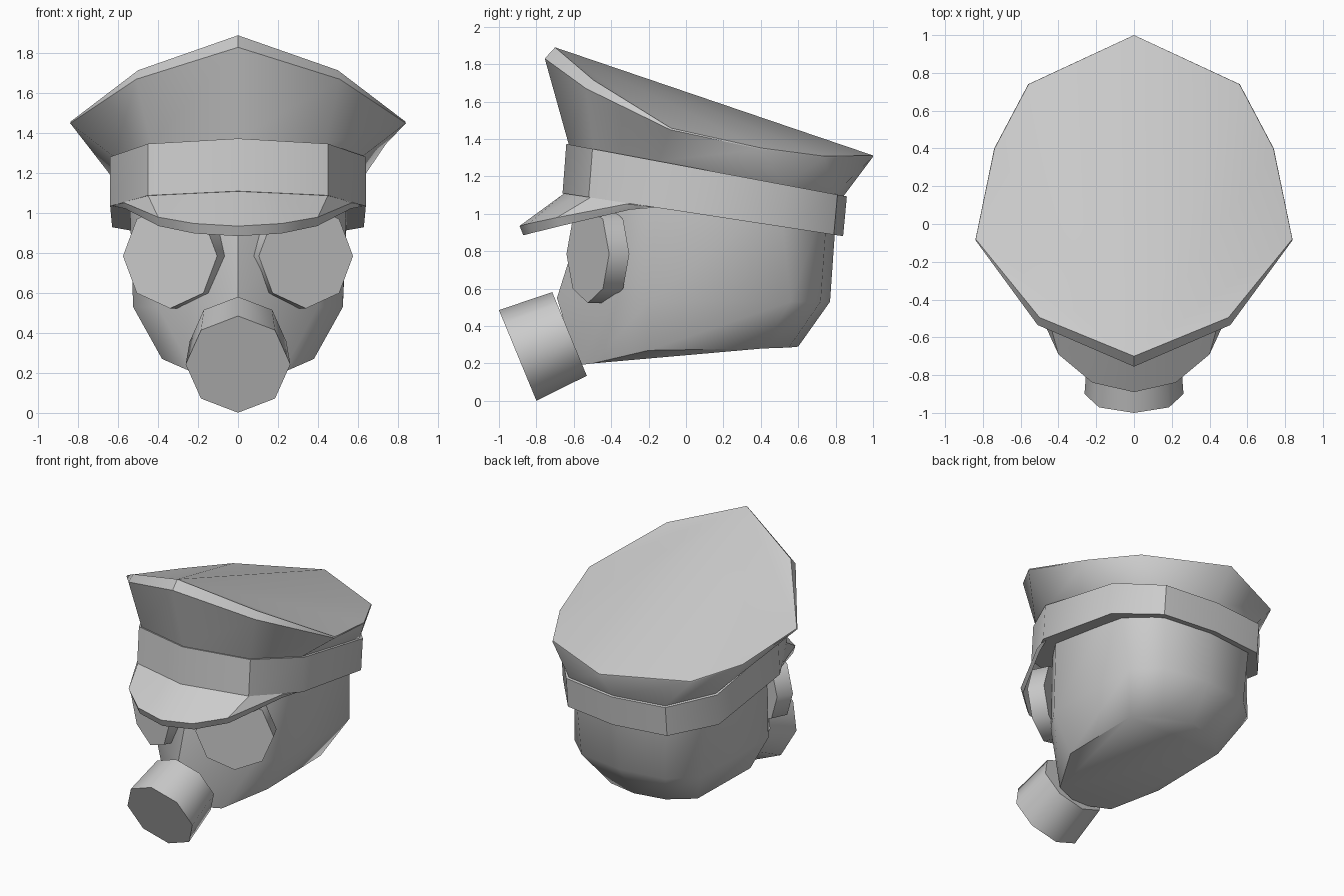
import bpy
import bmesh
import math
from mathutils import Vector, Matrix

if "Cube" in bpy.data.objects:
    bpy.data.objects.remove(bpy.data.objects["Cube"])

grey = bpy.data.materials.new("plain_grey")
grey.use_nodes = True
GREY = (0.6, 0.6, 0.6, 1)
grey.diffuse_color = GREY
grey.node_tree.nodes["Principled BSDF"].inputs["Base Color"].default_value = GREY


def finish(name, bm, angle=40):
    """Turn a bmesh into a named, shaded object."""
    bmesh.ops.recalc_face_normals(bm, faces=bm.faces)
    mesh = bpy.data.meshes.new(name)
    bm.to_mesh(mesh)
    bm.free()
    mesh.materials.append(grey)
    obj = bpy.data.objects.new(name, mesh)
    bpy.context.collection.objects.link(obj)
    bpy.ops.object.select_all(action="DESELECT")
    obj.select_set(True)
    bpy.context.view_layer.objects.active = obj
    bpy.ops.object.shade_smooth_by_angle(angle=math.radians(angle))
    return obj


def mirrored(half):
    """Full ring from a front-to-back half outline on the +x side."""
    return half + [(-x, y, z) for x, y, z in half[-2:0:-1]]


def loft(bm, rings, closed=True):
    """Bridge rings of equal length; returns the rings of vertices."""
    vs = [[bm.verts.new(p) for p in ring] for ring in rings]
    n = len(vs[0])
    for a, b in zip(vs, vs[1:]):
        for i in range(n if closed else n - 1):
            j = (i + 1) % n
            bm.faces.new((a[i], a[j], b[j], b[i]))
    return vs


# Head: three rings running from jaw to under the cap
jaw = [(0, -.58, .19), (.22, -.5, .2), (.38, -.2, .27),
       (.38, .41, .28), (.22, .55, .285), (0, .6, .29)]
cheek = [(0, -.69, .55), (.40, -.38, .53), (.525, -.2, .53),
         (.51, .56, .53), (.34, .72, .53), (0, .77, .53)]
temple = [(0, -.5, 1.15), (.40, -.36, 1.15), (.545, -.15, 1.15),
          (.55, .5, 1.1), (.37, .76, 1.1), (0, .81, 1.1)]
bm = bmesh.new()
rings = loft(bm, [mirrored(r) for r in (jaw, cheek, temple)])
bm.faces.new(rings[0])
bm.faces.new(rings[-1])
finish("head", bm, 50)

# Cap band: slanted ten-sided ring
outline = [(0, -.66), (.45, -.52), (.64, -.17), (.63, .52), (.40, .79), (0, .84)]


def band_low(x, y):
    return (x, y, 1.009 - .153 * y)


def band_high(x, y):
    return (x, y + .02, 1.25 - .187 * y)


bm = bmesh.new()
rings = loft(bm, [mirrored([f(x, y) for x, y in outline]) for f in (band_low, band_high)])
for ring in rings:
    bm.faces.new(ring)
finish("cap_band", bm)

# Cap crown: flares from the band to a peaked, sloping top
base = [band_high(x * .97, y * .98) for x, y in outline]
lip = [(0, -.755, 1.83), (.51, -.535, 1.67), (.84, -.085, 1.45),
       (.74, .4, 1.345), (.56, .74, 1.3), (0, 1, 1.305)]
peak = [(0, -.7, 1.89), (.5, -.495, 1.715), (.838, -.08, 1.458),
        (.738, .4, 1.352), (.558, .74, 1.308), (0, 1, 1.312)]
bm = bmesh.new()
rings = loft(bm, [mirrored(r) for r in (base, lip, peak)])
bm.faces.new(rings[0])
top = rings[-1]
for a, b in zip(top[1:], top[2:]):
    bm.faces.new((top[0], a, b))
finish("cap_crown", bm, 45)

# Visor: wedge section swept round the front of the band
inner = [(0, -.65, 1.11), (.22, -.585, 1.1), (.45, -.51, 1.088),
         (.57, -.3, 1.055), (.62, -.17, 1.04)]
outer = [(0, -.89, .935), (.22, -.84, .948), (.40, -.69, .98),
         (.57, -.32, 1.052), (.635, -.16, 1.038)]
drop = [.05, .05, .045, .03, .003]
under = [(x * .99, y + .02, z - d) for (x, y, z), d in zip(outer, drop)]


def sweep(half):
    return [(-x, y, z) for x, y, z in half[:0:-1]] + half


bm = bmesh.new()
rows = loft(bm, [sweep(r) for r in (inner, outer, under, inner)], closed=False)
bmesh.ops.remove_doubles(bm, verts=bm.verts, dist=.001)
finish("cap_visor", bm, 35)


def disc(name, center, direction, radius, back_radius, depth):
    """Eight-sided drum whose front face is at center, facing direction."""
    d = Vector(direction).normalized()
    side = Vector((0, 0, 1)).cross(d).normalized()
    up = d.cross(side)
    frame = Matrix((side, up, d)).transposed().to_4x4()
    bm = bmesh.new()
    bmesh.ops.create_cone(bm, cap_ends=True, segments=8, radius1=back_radius,
                          radius2=radius, depth=depth,
                          matrix=Matrix.Translation(Vector(center) - d * depth / 2) @ frame)
    return finish(name, bm, 50)


# Eyepieces, turned outwards
for name, s in (("left_eyepiece", 1), ("right_eyepiece", -1)):
    disc(name, (s * .34, -.525, .785), (s * .436, -.9, 0), .262, .262, .12)

# Breathing filter, pointing forwards and down
disc("filter_canister", (0, -.9, .243), (0, -.924, -.382), .262, .242, .3)
